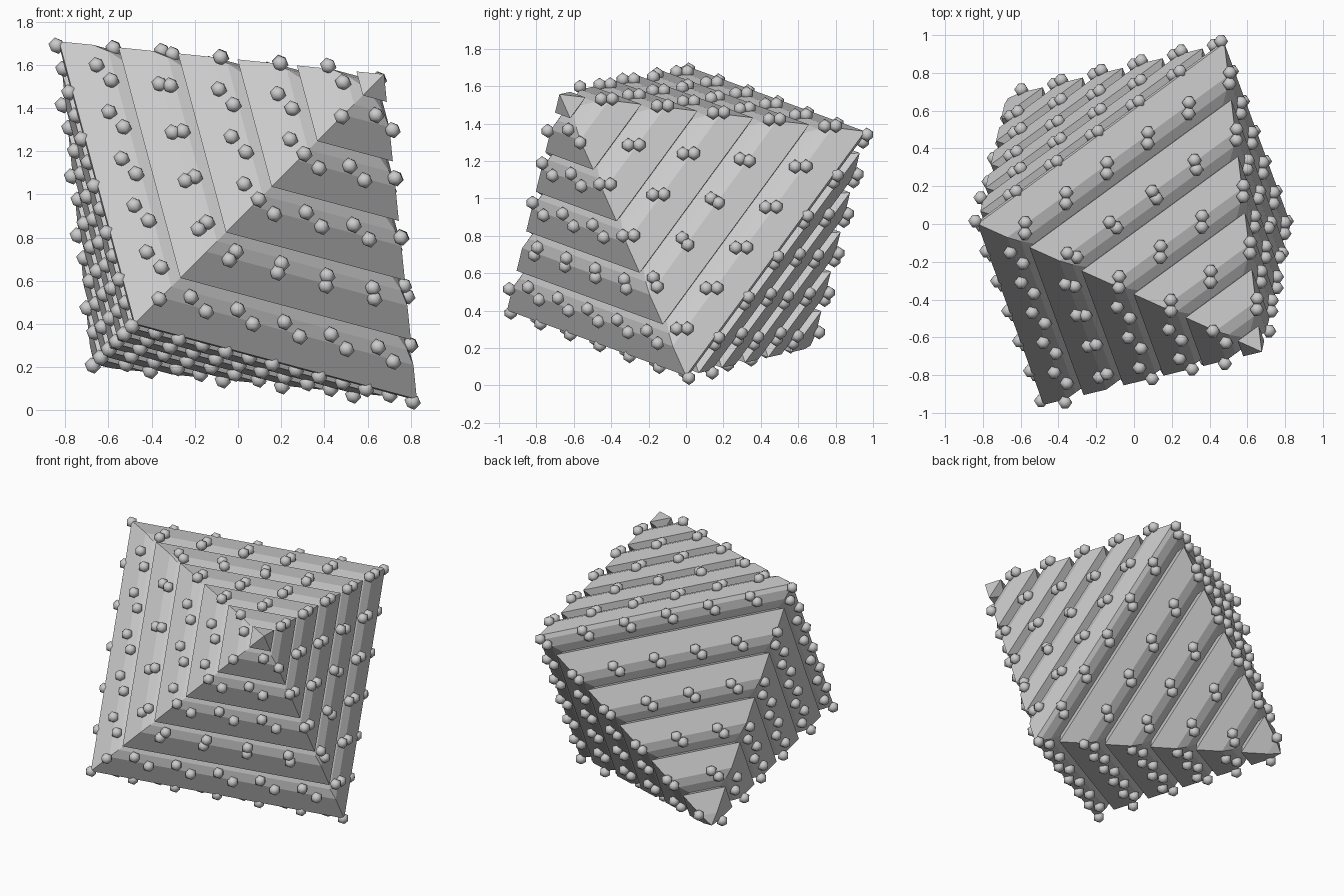
import bpy, bmesh, math
from mathutils import Matrix, Vector

if "Cube" in bpy.data.objects:
    bpy.data.objects.remove(bpy.data.objects["Cube"])

R = 1.172          # corner radius of the octahedron
STEP = 0.183       # tier spacing along the slope (fraction of R)
BALL = 0.039

# Tilted frame: two equator corners and the apex direction
s2, s3, s6 = math.sqrt(2), math.sqrt(3), math.sqrt(6)
X = Vector((1, 2, 1)) / s6
Y = Vector((-1, 0, 1)) / s2
Z = Vector((1, -1, 1)) / s3
FRAME = Matrix.Translation((0, 0, 0.88)) @ Matrix((X, Y, Z)).transposed().to_4x4()


def surf(t, d=0.0):
    """Corner radius and height at slope fraction t, sunk by depth d."""
    return R * (1 - t) - 1.155 * d, R * t - 0.577 * d


def tier_profile(start):
    """Lip, wide face, shoulder and undercut groove, repeated to the tip."""
    pts = []
    for k in range(7):
        t0 = start + k * STEP
        for dt, d in ((0, 0), (0.105, 0), (0.145, 0.02), (STEP - 0.002, 0.056)):
            t = t0 + dt
            if -0.001 <= t < 0.96 and surf(t, d)[0] > 0.01:
                pts.append(surf(t, d))
    return pts


def make(name, bm):
    bmesh.ops.recalc_face_normals(bm, faces=bm.faces)
    me = bpy.data.meshes.new(name)
    bm.to_mesh(me)
    bm.free()
    ob = bpy.data.objects.new(name, me)
    ob.matrix_world = FRAME
    bpy.context.collection.objects.link(ob)
    return ob


# Tiered body: square rings lofted from bottom tip to top tip
TOP, LOW = 0.0, 0.1 - STEP
upper = tier_profile(TOP)
lower = [(r, -h) for r, h in tier_profile(LOW)]
rings = lower[::-1] + upper
bm = bmesh.new()
loops = []
for r, h in rings:
    loops.append([bm.verts.new((r * math.cos(a * math.pi / 2), r * math.sin(a * math.pi / 2), h))
                  for a in range(4)])
for a, b in zip(loops, loops[1:]):
    for i in range(4):
        j = (i + 1) % 4
        bm.faces.new((a[i], a[j], b[j], b[i]))
for loop, h in ((loops[0], -0.985 * R), (loops[-1], R)):
    tip = bm.verts.new((0, 0, h))
    for i in range(4):
        bm.faces.new((loop[i], loop[(i + 1) % 4], tip))
make("tiered_body", bm)


# Beads: two evenly spaced rows around the shoulder of every tier,
# each row starting at the same corner
def beads(name, start, sign, rows):
    bm = bmesh.new()
    for k in range(rows):
        for dt, d in ((0.1, -0.012), (0.132, -0.002)):
            t = start + k * STEP + dt
            if t > 0.95:
                continue
            r, h = surf(t, d)
            n = max(2, round(24.4 * (1 - t)))
            for i in range(n):
                side, f = divmod(4 * i / n, 1)
                p = Vector((r, 0, sign * h)).lerp(Vector((0, r, sign * h)), f)
                c = Matrix.Rotation(side * math.pi / 2, 4, 'Z') @ p
                bmesh.ops.create_icosphere(bm, subdivisions=1, radius=BALL,
                                           matrix=Matrix.Translation(c))
    for f in bm.faces:
        f.smooth = True
    make(name, bm)


beads("upper_beads", TOP, 1, 5)
beads("lower_beads", LOW, -1, 6)
